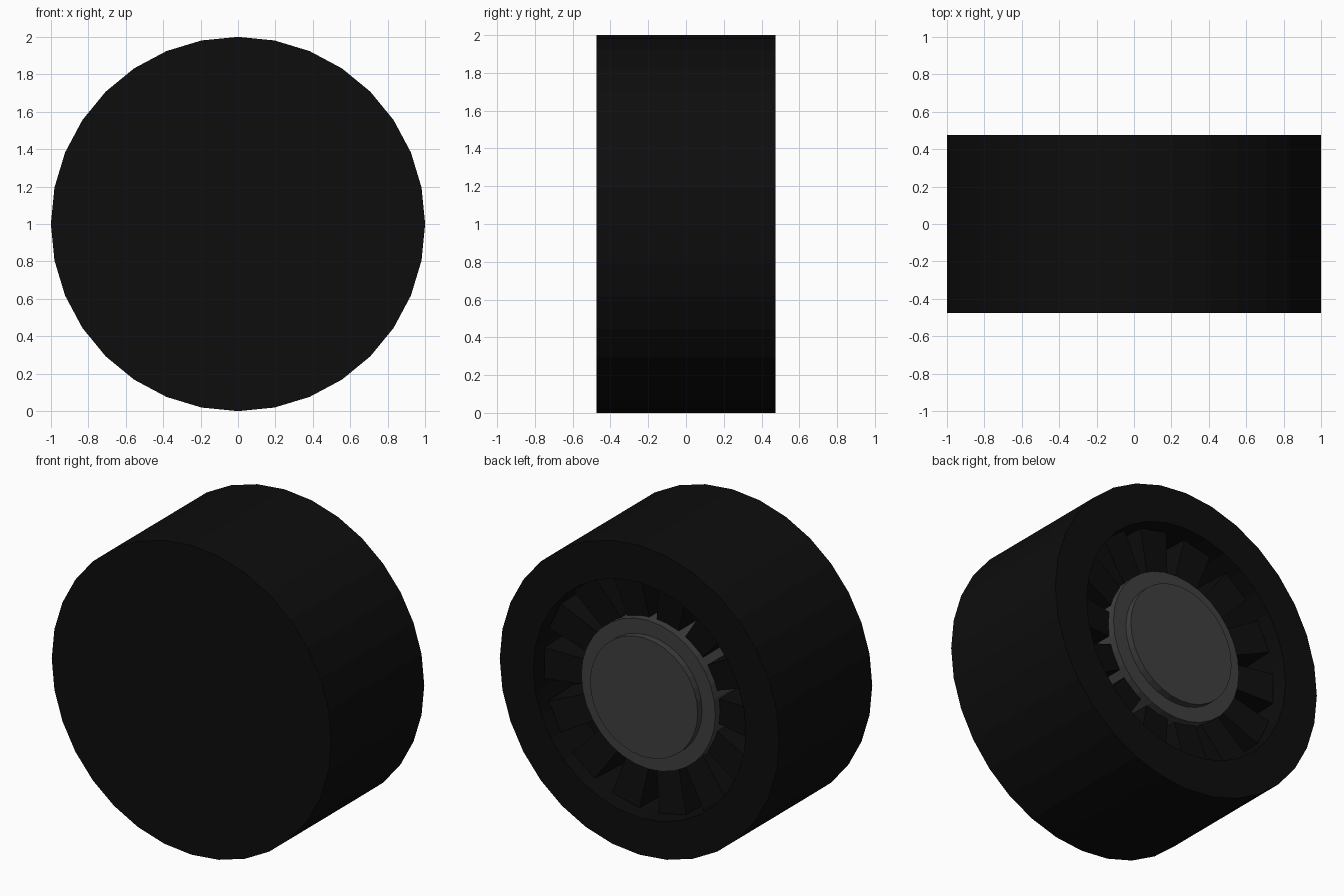
import bpy, bmesh, math

if "Cube" in bpy.data.objects:
    bpy.data.objects.remove(bpy.data.objects["Cube"])

def material(name, v):
    m = bpy.data.materials.new(name)
    m.diffuse_color = (v, v, v, 1)
    m.use_nodes = True
    m.node_tree.nodes["Principled BSDF"].inputs["Base Color"].default_value = m.diffuse_color
    return m

black = material("rubber_black", 0.004)
grey = material("hub_grey", 0.05)
SIDES = 32
CZ = 1.0

def finish(bm, name, mat):
    bmesh.ops.recalc_face_normals(bm, faces=bm.faces)
    me = bpy.data.meshes.new(name)
    bm.to_mesh(me)
    bm.free()
    ob = bpy.data.objects.new(name, me)
    bpy.context.collection.objects.link(ob)
    me.materials.append(mat)
    return ob

def lathe(name, profile, mat):
    """Turn (radius, y) points round the wheel axle; end rings are capped."""
    bm = bmesh.new()
    rings = []
    for r, y in profile:
        ring = []
        for i in range(SIDES):
            a = 2 * math.pi * i / SIDES
            ring.append(bm.verts.new((r * math.cos(a), y, CZ + r * math.sin(a))))
        rings.append(ring)
    for r0, r1 in zip(rings, rings[1:]):
        for i in range(SIDES):
            j = (i + 1) % SIDES
            bm.faces.new((r0[i], r0[j], r1[j], r1[i]))
    bm.faces.new(rings[0])
    bm.faces.new(rings[-1])
    return finish(bm, name, mat)

# tyre: closed flat front, deep round recess in the back
lathe("tyre", [(1, -0.475), (1, 0.475), (0.76, 0.475), (0.76, 0.125)], black)

# hub with raised centre cap
lathe("hub", [(0.48, 0.12), (0.48, 0.385), (0.385, 0.385), (0.385, 0.43)], grey)

# ring of wedge lugs between hub and recess wall
LUGS = 14
bm = bmesh.new()
for k in range(LUGS):
    a = math.pi + 2 * math.pi * k / LUGS
    ca, sa = math.cos(a), math.sin(a)
    def vert(r, w, y):
        return bm.verts.new((r * ca - w * sa, y, CZ + r * sa + w * ca))
    back = [vert(0.46, -0.08, 0.12), vert(0.46, 0.08, 0.12),
            vert(0.75, 0.11, 0.12), vert(0.75, -0.11, 0.12)]
    front = [vert(0.46, -0.08, 0.335), vert(0.46, 0.08, 0.335),
             vert(0.75, 0.10, 0.375), vert(0.75, -0.10, 0.375)]
    bm.faces.new(back)
    bm.faces.new(front)
    for i in range(4):
        j = (i + 1) % 4
        bm.faces.new((back[i], back[j], front[j], front[i]))
finish(bm, "recess_lugs", black)
